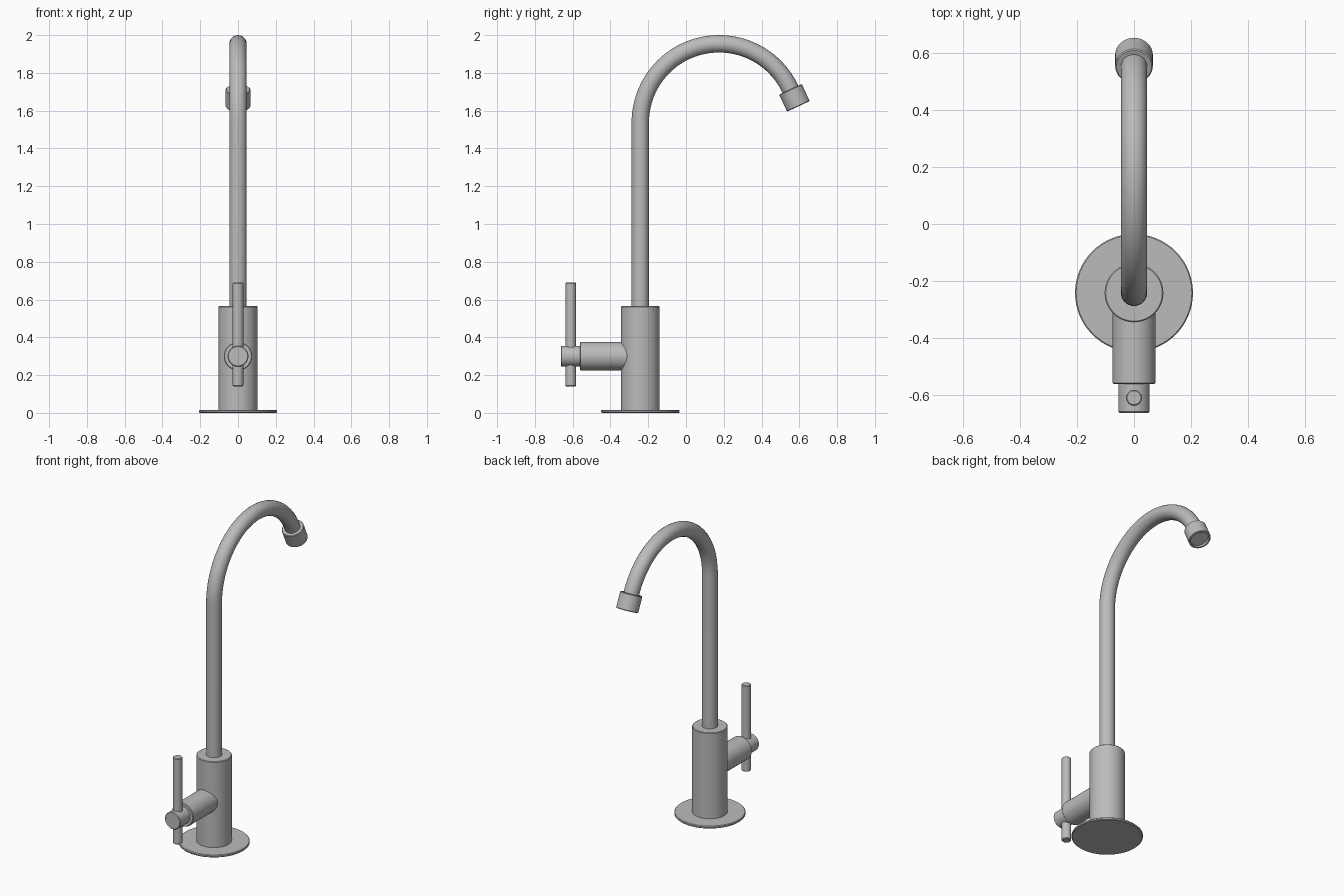
import bpy, math
from mathutils import Vector

cube = bpy.data.objects.get("Cube")
if cube:
    bpy.data.objects.remove(cube, do_unlink=True)

metal = bpy.data.materials.new("brushed_grey_metal")
metal.use_nodes = True
GREY = (0.5, 0.5, 0.5, 1)
metal.diffuse_color = GREY
metal.node_tree.nodes["Principled BSDF"].inputs["Base Color"].default_value = GREY

AXIS_Y = -0.242  # centre line of the body
ARM_Z = 0.3      # height of the valve arm


def lathe(name, profile, origin, direction=(0, 0, 1), sides=64):
    """Revolve (radius, height) points around an axis; radius 0 closes an end."""
    turn = Vector((0, 0, 1)).rotation_difference(Vector(direction))
    verts, rings, faces = [], [], []
    for r, h in profile:
        n = sides if r > 0 else 1
        rings.append([len(verts) + i for i in range(n)])
        for i in range(n):
            a = math.tau * i / n
            verts.append(turn @ Vector((r * math.cos(a), r * math.sin(a), h)) + Vector(origin))
    for low, high in zip(rings, rings[1:]):
        for i in range(sides):
            j = (i + 1) % sides
            if len(low) == 1:
                faces.append((low[0], high[j], high[i]))
            elif len(high) == 1:
                faces.append((low[i], low[j], high[0]))
            else:
                faces.append((low[i], low[j], high[j], high[i]))
    mesh = bpy.data.meshes.new(name)
    mesh.from_pydata(verts, [], faces)
    obj = bpy.data.objects.new(name, mesh)
    bpy.context.collection.objects.link(obj)
    finish(obj)
    return obj


def finish(obj):
    obj.data.materials.append(metal)
    bpy.ops.object.select_all(action="DESELECT")
    obj.select_set(True)
    bpy.context.view_layer.objects.active = obj
    bpy.ops.object.shade_smooth_by_angle(angle=math.radians(35))


def rod(name, radius, length, origin, direction=(0, 0, 1), chamfer=0.004):
    r, c = radius, chamfer
    return lathe(name, [(0, 0), (r - c, 0), (r, c), (r, length - c),
                        (r - c, length), (0, length)], origin, direction)


# Base flange and upright body
rod("base_flange", 0.207, 0.016, (0, AXIS_Y, 0))
rod("body", 0.103, 0.555, (0, AXIS_Y, 0.01))

# Valve arm, end cap and upright lever
rod("valve_arm", 0.075, 0.32, (0, AXIS_Y, ARM_Z), (0, -1, 0))
rod("valve_cap", 0.055, 0.12, (0, -0.543, ARM_Z), (0, -1, 0))
rod("lever_handle", 0.028, 0.55, (0, -0.61, 0.14))

# Gooseneck spout: straight riser followed by an arc
BEND = 0.417
centre = Vector((0, AXIS_Y + BEND, 1.537))
end_angle = math.radians(25)
path = [Vector((0, AXIS_Y, 0.5)), Vector((0, AXIS_Y, 1.0))]
STEPS = 48
for i in range(STEPS + 1):
    a = math.pi + (end_angle - math.pi) * i / STEPS
    path.append(centre + Vector((0, math.cos(a), math.sin(a))) * BEND)
outlet = Vector((0, math.sin(end_angle), -math.cos(end_angle)))
path.append(path[-1] + outlet * 0.03)

curve = bpy.data.curves.new("spout_pipe", "CURVE")
curve.dimensions = "3D"
curve.bevel_depth = 0.046
curve.bevel_resolution = 10
curve.use_fill_caps = True
spline = curve.splines.new("POLY")
spline.points.add(len(path) - 1)
for point, co in zip(spline.points, path):
    point.co = (*co, 1)
pipe = bpy.data.objects.new("spout_pipe", curve)
bpy.context.collection.objects.link(pipe)
bpy.ops.object.select_all(action="DESELECT")
pipe.select_set(True)
bpy.context.view_layer.objects.active = pipe
bpy.ops.object.convert(target="MESH")
finish(bpy.context.view_layer.objects.active)

# Outlet nozzle with a recessed mouth
lathe("outlet_nozzle", [(0, 0), (0.062, 0), (0.066, 0.004), (0.066, 0.096),
                        (0.063, 0.1), (0.054, 0.1), (0.054, 0.085), (0, 0.085)],
      path[-2], outlet)
